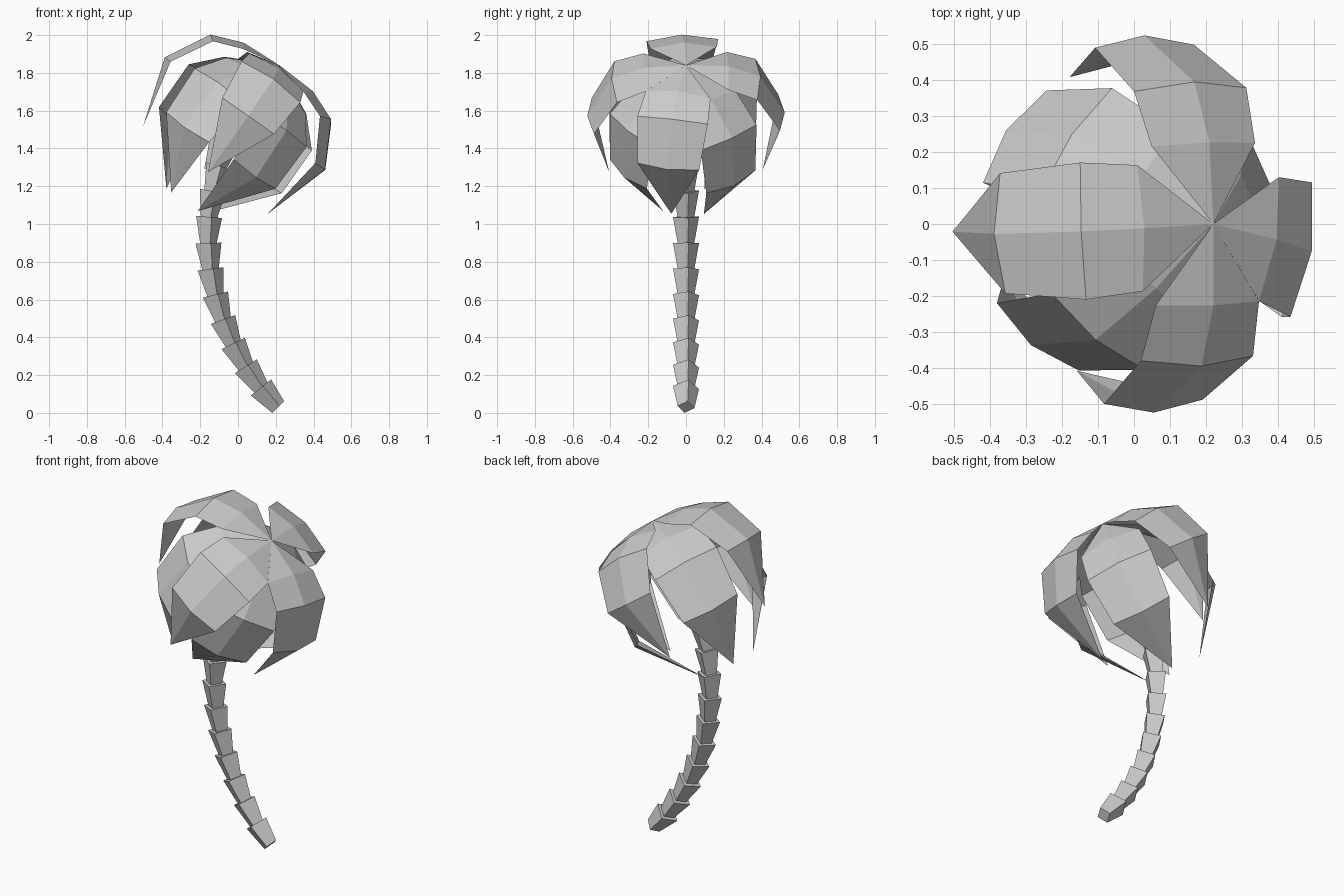
import bpy, bmesh
from math import sin, cos, radians, asin, pi
from mathutils import Vector, Matrix

if "Cube" in bpy.data.objects:
    bpy.data.objects.remove(bpy.data.objects["Cube"])

HUB = Vector((0.22, 0, 1.84))
TILT = Matrix.Rotation(radians(35), 3, 'Y')


def finish(bm, name):
    mesh = bpy.data.meshes.new(name)
    bm.to_mesh(mesh)
    bm.free()
    obj = bpy.data.objects.new(name, mesh)
    bpy.context.collection.objects.link(obj)
    return obj


# Trunk: flared four-sided blocks stacked along a circular arc
def trunk():
    R, cx, cz = 1.29, -0.157 + 1.29, 0.935
    a0, n = -asin(0.904 / R), 14
    step = 0.138 / R
    bm = bmesh.new()

    def ring(a, r):
        c = Vector((cx - R * cos(a), 0, cz + R * sin(a)))
        out = Vector((-cos(a), 0, sin(a)))
        side = Vector((0, 1, 0))
        return [bm.verts.new(c + out * r * cos(k * pi / 2 - 0.2)
                             + side * r * sin(k * pi / 2 - 0.2)) for k in range(4)]

    for i in range(n):
        low = ring(a0 + step * i, 0.045)
        top = ring(a0 + step * (i + 1), 0.07)
        for k in range(4):
            j = (k + 1) % 4
            bm.faces.new((low[k], low[j], top[j], top[k]))
        bm.faces.new(top)
        bm.faces.new(low[::-1])
    bmesh.ops.recalc_face_normals(bm, faces=bm.faces)
    finish(bm, "trunk")


# Frond: creased sheet following a (radius, height) profile around the tilted crown
def frond(name, azimuth, profile):
    widths = (0.175, 0.19, 0.167)
    spin = Matrix.Rotation(radians(azimuth), 3, 'Z')
    bm = bmesh.new()

    def vert(r, y, h):
        return bm.verts.new(HUB + TILT @ (spin @ Vector((r, y, h))))

    root, tip = [vert(p[0], 0, p[1]) for p in (profile[0], profile[-1])]
    rows = []
    for i, w in enumerate(widths, 1):
        (r0, h0), (r, h), (r1, h1) = profile[i - 1:i + 2]
        d = Vector((r1 - r0, h1 - h0)).normalized()
        er, eh = r + d.y * 0.03, h - d.x * 0.03
        rows.append((vert(er, -w, eh), vert(r, 0, h), vert(er, w, eh)))
    for s in range(2):
        bm.faces.new((root, rows[0][s], rows[0][s + 1]))
        for a, b in zip(rows, rows[1:]):
            bm.faces.new((a[s], b[s], b[s + 1], a[s + 1]))
        bm.faces.new((rows[-1][s], tip, rows[-1][s + 1]))
    finish(bm, name)


trunk()
# Upper fronds spread wide, lower fronds droop closer to the trunk
upper = [(0, 0), (0.226, -0.011), (0.394, -0.077), (0.523, -0.314), (0.407, -0.68)]
lower = [(0, 0), (0.215, -0.105), (0.387, -0.26), (0.405, -0.558), (0.15, -0.88)]
for i, az in enumerate((-11, 91.5, 183, 272)):
    frond(f"upper_frond_{i + 1}", az, upper)
for i, az in enumerate((39, 140, 236, 306)):
    frond(f"lower_frond_{i + 1}", az, lower)
